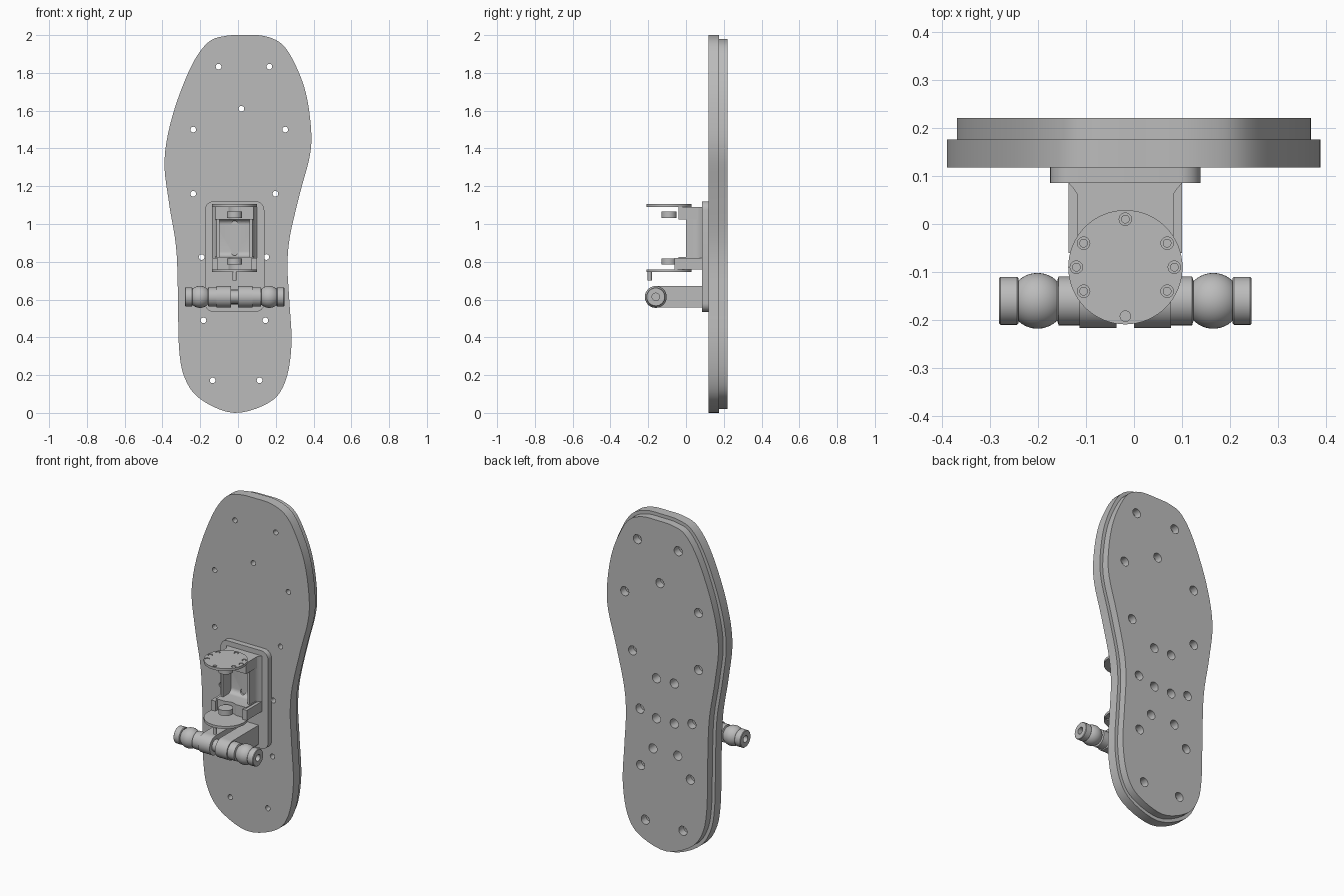
import bpy, bmesh, math
from mathutils import Vector

cube = bpy.data.objects.get("Cube")
if cube:
    bpy.data.objects.remove(cube)

grey = bpy.data.materials.new("plain grey")
grey.use_nodes = True
grey.diffuse_color = (0.5, 0.5, 0.5, 1)
grey.node_tree.nodes["Principled BSDF"].inputs["Base Color"].default_value = (0.5, 0.5, 0.5, 1)

CX = -0.018      # middle of the bracket
MID = 0.925      # mid height of the clevis
AXIS_Y = -0.09   # clevis pivot


def place(axis, a, b, t):
    return {"X": (t, a, b), "Y": (a, t, b), "Z": (a, b, t)}[axis]


def finish(name, bm):
    bmesh.ops.recalc_face_normals(bm, faces=bm.faces)
    mesh = bpy.data.meshes.new(name)
    bm.to_mesh(mesh)
    bm.free()
    mesh.materials.append(grey)
    obj = bpy.data.objects.new(name, mesh)
    bpy.context.collection.objects.link(obj)
    return obj


def add_prism(bm, pts, axis, lo, hi):
    ends = [[bm.verts.new(place(axis, a, b, t)) for a, b in pts] for t in (lo, hi)]
    bm.faces.new(ends[0])
    bm.faces.new(ends[1])
    for i in range(len(pts)):
        j = (i + 1) % len(pts)
        bm.faces.new((ends[0][i], ends[0][j], ends[1][j], ends[1][i]))


def arc(a, b, r, start=0, stop=360, n=32):
    full = abs(stop - start) == 360
    steps = n if full else n + 1
    angles = [math.radians(start + (stop - start) * i / n) for i in range(steps)]
    return [(a + r * math.cos(t), b + r * math.sin(t)) for t in angles]


def rounded_rect(a0, a1, b0, b1, r):
    corners = ((a1 - r, b1 - r, 0), (a0 + r, b1 - r, 90), (a0 + r, b0 + r, 180), (a1 - r, b0 + r, 270))
    return [p for a, b, s in corners for p in arc(a, b, r, s, s + 90, 6)]


def solid(name, *parts):
    bm = bmesh.new()
    for part in parts:
        add_prism(bm, *part)
    return finish(name, bm)


def cut(obj, *parts):
    cutter = solid("cutter", *parts)
    cutter.hide_render = True
    mod = obj.modifiers.new("cut", "BOOLEAN")
    mod.operation, mod.solver, mod.object = "DIFFERENCE", "EXACT", cutter
    bpy.context.view_layer.objects.active = obj
    bpy.ops.object.modifier_apply(modifier=mod.name)
    bpy.data.objects.remove(cutter)


def spline(pts, n=5):
    out = []
    for i in range(len(pts)):
        p, q, r, s = (Vector(pts[(i + k) % len(pts)]) for k in (-1, 0, 1, 2))
        for k in range(n):
            t = k / n
            out.append(0.5 * (2 * q + (r - p) * t + (2 * p - 5 * q + 4 * r - s) * t**2
                              + (3 * q - p - 3 * r + s) * t**3))
    return out


def inset(pts, d):
    out = []
    for i, p in enumerate(pts):
        along = (pts[(i + 1) % len(pts)] - pts[i - 1]).normalized()
        out.append(p + d * Vector((-along.y, along.x)))
    return out


# Sole outline, counter-clockwise seen from the front
outline = spline([
    (0.03, 2.0), (-0.07, 1.995), (-0.16, 1.96), (-0.25, 1.83), (-0.345, 1.58), (-0.389, 1.34),
    (-0.365, 1.11), (-0.328, 0.88), (-0.318, 0.63), (-0.312, 0.34), (-0.28, 0.18), (-0.195, 0.07),
    (-0.02, 0.0), (0.165, 0.055), (0.25, 0.165), (0.283, 0.36), (0.272, 0.59), (0.262, 0.78),
    (0.276, 0.94), (0.33, 1.17), (0.38, 1.36), (0.387, 1.5), (0.36, 1.69), (0.305, 1.84),
    (0.235, 1.95), (0.14, 1.995)])
screws = [(-0.103, 1.833), (0.166, 1.833), (0.018, 1.61), (-0.237, 1.5), (0.25, 1.5),
          (-0.237, 1.16), (0.198, 1.16), (-0.193, 0.825), (0.15, 0.825),
          (-0.183, 0.49), (0.145, 0.49), (-0.134, 0.172), (0.114, 0.172)]
mounts = [(CX + s * d, z) for s in (-1, 1) for d, z in ((0.059, 1.036), (0.059, 0.797), (0.082, 0.611))]

front_sole = solid("front_sole", (outline, "Y", 0.118, 0.176))
cut(front_sole, *[(arc(x, z, 0.015, n=20), "Y", 0.1, 0.2) for x, z in screws],
    *[(arc(x, z, 0.027, n=24), "Y", 0.1, 0.2) for x, z in mounts])
back_sole = solid("back_sole", (inset(outline, 0.02), "Y", 0.176, 0.221))
cut(back_sole, *[(arc(x, z, 0.027, n=24), "Y", 0.15, 0.25) for x, z in screws + mounts])

# Mounting plate with a stepped front rim
solid("mounting_plate", (rounded_rect(CX - 0.157, CX + 0.157, 0.535, 1.12, 0.045), "Y", 0.085, 0.118))

# Clevis: C-shaped bracket with filleted inner corners
bracket = [(-0.04, MID + 0.165), (-0.04, MID + 0.1)]
bracket += arc(0.045, MID + 0.07, 0.03, 90, 0, 6) + arc(0.045, MID - 0.07, 0.03, 0, -90, 6)
bracket += [(-0.04, MID - 0.1), (-0.04, MID - 0.165), (0.087, MID - 0.165), (0.087, MID + 0.165)]
clevis = solid("clevis_bracket", (bracket, "X", CX - 0.1, CX + 0.1))
cut(clevis, *[(arc(CX, MID + s * 0.075, 0.017, n=20), "Y", -0.01, 0.08) for s in (-1, 1)],
    (arc(CX, AXIS_Y, 0.06, n=40), "Z", 0.7, 1.2))

# Flared foot on both sides of the clevis
for side, label in ((1, "left"), (-1, "right")):
    flare = [(CX + side * 0.095, 0.0)]
    flare += [(CX + side * (0.095 + 0.023 * k * k / 16), 0.04 + 0.045 * k / 4) for k in range(5)]
    flare += [(CX + side * 0.08, 0.085), (CX + side * 0.08, 0.0)]
    solid("clevis_foot_" + label, (flare, "Z", MID - 0.165, MID + 0.165))
    low = [(CX + side * a, b) for a, b in ((0.09, -0.06), (0.118, -0.06), (0.118, 0.085), (0.09, 0.085))]
    solid("lower_arm_side_" + label, (low, "Z", 0.76, 0.82))

# Round knuckles with bolted caps
bolts = [(CX, 0.01)] + [(CX + s * x, AXIS_Y + y) for s in (-1, 1)
                        for x, y in ((0.087, 0.05), (0.102, 0), (0.087, -0.05))]
front_bolt = (arc(CX, -0.192, 0.011, n=16), "Z", 0.7, 1.2)


def span(s, near, far):
    return sorted((MID + s * near, MID + s * far))


for s, label in ((1, "upper"), (-1, "lower")):
    body = solid(label + "_knuckle", (arc(CX, AXIS_Y, 0.116, n=64), "Z", *span(s, 0.102, 0.165)))
    cut(body, front_bolt, (arc(CX, AXIS_Y, 0.058, n=40), "Z", *span(s, 0.08, 0.125)),
        *[(arc(x, y, 0.011, n=16), "Z", *span(s, 0.09, 0.115)) for x, y in bolts],
        (rounded_rect(CX - 0.037, CX + 0.037, -0.25, -0.185, 0.005), "Z", *span(s, 0.08, 0.118)))
    solid(label + "_bearing", (arc(CX, AXIS_Y, 0.04, n=40), "Z", *span(s, 0.108, 0.14)))
    cap = solid(label + "_cap", (arc(CX, AXIS_Y, 0.119, n=64), "Z", *span(s, 0.165, 0.18)))
    cut(cap, front_bolt, *[(arc(x, y, 0.013, n=20), "Z", *span(s, 0.17, 0.2)) for x, y in bolts])
    solid(label + "_cap_bolts", *[(arc(x, y, 0.009, n=16), "Z", *span(s, 0.165, 0.178)) for x, y in bolts])

# Hinge below the clevis
PIN_Y, PIN_Z = -0.16, 0.614
lug = arc(PIN_Y, PIN_Z, 0.057, 90, 270, 20) + [(0.087, PIN_Z - 0.057), (0.087, PIN_Z + 0.057)]
solid("hinge_web", (rounded_rect(0.03, 0.087, 0.575, 0.653, 0.01), "X", CX - 0.05, CX + 0.05))
solid("hinge_pin", (arc(PIN_Y, PIN_Z, 0.035), "X", CX - 0.05, CX + 0.05))

# Turned ball ends, lathed round the pin axis (distance from middle, radius)
ball = [(0.183 + 0.058 * math.cos(t), 0.058 * math.sin(t))
        for t in [math.radians(d) for d in range(135, 40, -6)]]
profile = [(0.09, 0), (0.09, 0.051), (0.139, 0.051)] + ball
profile += [(0.223, 0.044), (0.223, 0.047), (0.226, 0.05), (0.26, 0.05), (0.263, 0.047),
            (0.263, 0.02), (0.235, 0.02), (0.235, 0)]
for side, label in ((1, "left"), (-1, "right")):
    solid("hinge_lug_" + label, (lug, "X", *sorted((CX + side * 0.018, CX + side * 0.095))))
    bm = bmesh.new()
    verts = [bm.verts.new((CX + side * d, PIN_Y, PIN_Z + r)) for d, r in profile]
    edges = [bm.edges.new(pair) for pair in zip(verts, verts[1:])]
    bmesh.ops.spin(bm, geom=verts + edges, cent=(CX, PIN_Y, PIN_Z), axis=(1, 0, 0),
                   angle=math.tau, steps=40)
    bmesh.ops.remove_doubles(bm, verts=bm.verts, dist=0.0002)
    finish("ball_end_" + label, bm)

# Smooth curved walls, keep hard edges
bpy.ops.object.select_all(action="DESELECT")
for obj in bpy.context.collection.objects:
    if obj.type == "MESH":
        obj.select_set(True)
        bpy.context.view_layer.objects.active = obj
bpy.ops.object.shade_smooth_by_angle(angle=math.radians(30))
